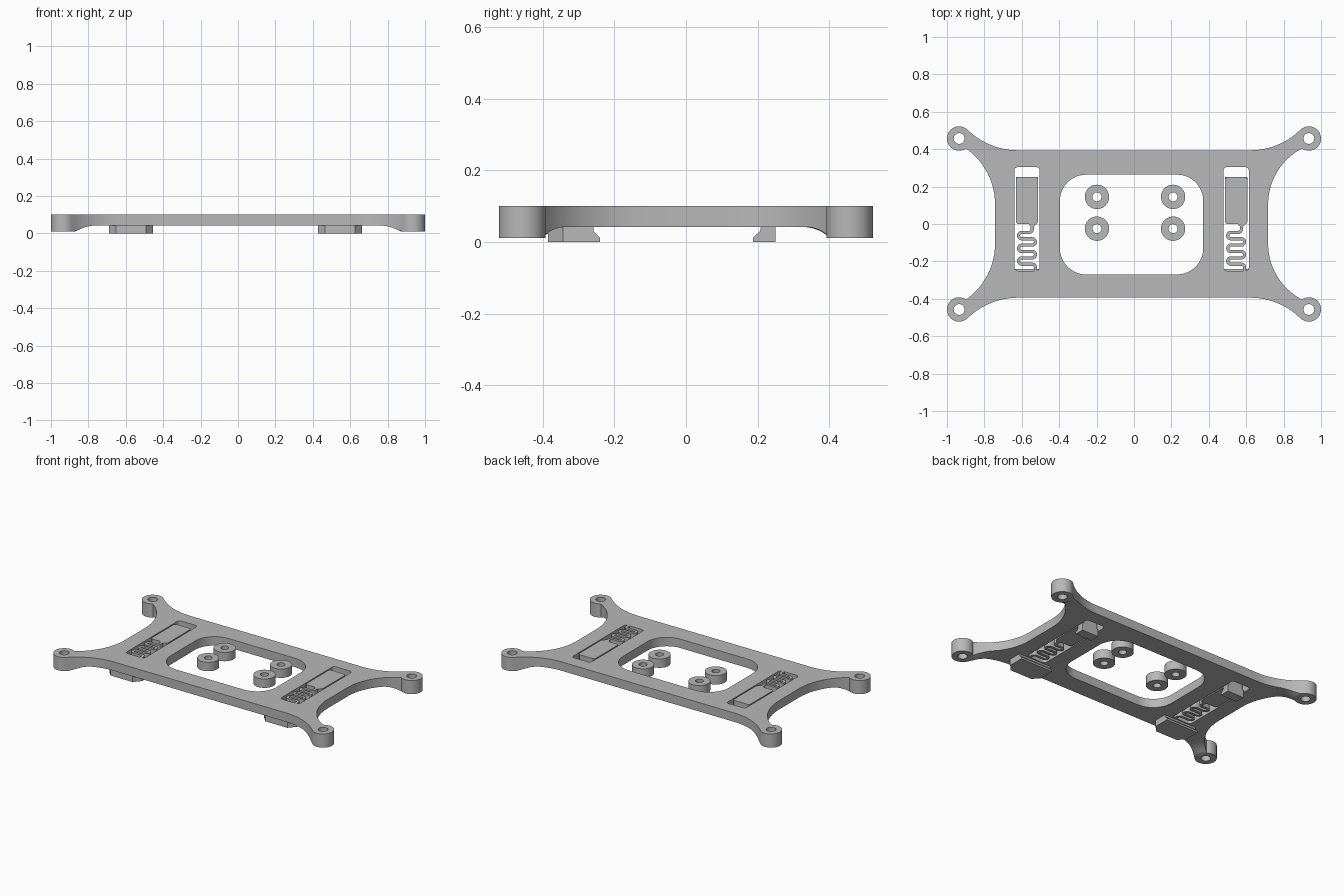
import bpy, bmesh
from math import sin, cos, atan2, radians, pi, hypot
from mathutils import Vector

cube = bpy.data.objects.get("Cube")
if cube:
    bpy.data.objects.remove(cube, do_unlink=True)

grey = bpy.data.materials.new("plain_grey")
grey.use_nodes = True
grey.diffuse_color = (0.48, 0.48, 0.48, 1)
grey.node_tree.nodes["Principled BSDF"].inputs["Base Color"].default_value = grey.diffuse_color

TOP, UNDER, EAR_BASE = 0.1, 0.042, 0.011
EAR_X, EAR_Y, EAR_R = 0.935, 0.457, 0.065
MID_X = -0.013                       # centre of the plate between the ears
CORNERS = [(sx, sy) for sx in (-1, 1) for sy in (-1, 1)]


def finish(name, bm):
    bmesh.ops.recalc_face_normals(bm, faces=bm.faces)
    mesh = bpy.data.meshes.new(name)
    bm.to_mesh(mesh)
    bm.free()
    mesh.materials.append(grey)
    obj = bpy.data.objects.new(name, mesh)
    bpy.context.collection.objects.link(obj)
    return obj


def prism(name, points, start, end, along_x=False):
    """Extrude an outline along z, or a (y, z) profile along x."""
    bm = bmesh.new()
    place = (lambda p, d: (d, p[0], p[1])) if along_x else (lambda p, d: (p[0], p[1], d))
    face = bm.faces.new([bm.verts.new(place(p, start)) for p in points])
    moved = bmesh.ops.extrude_face_region(bm, geom=[face])["geom"]
    step = Vector(place((0, 0), end - start))
    bmesh.ops.translate(bm, vec=step, verts=[v for v in moved if isinstance(v, bmesh.types.BMVert)])
    return finish(name, bm)


def lathe(name, profile, x, y, steps=48):
    bm = bmesh.new()
    verts = [bm.verts.new((x + r, y, z)) for r, z in profile]
    edges = [bm.edges.new(pair) for pair in zip(verts, verts[1:])]
    bmesh.ops.spin(bm, geom=verts + edges, cent=(x, y, 0), axis=(0, 0, 1),
                   angle=2 * pi, steps=steps, use_duplicate=False)
    bmesh.ops.remove_doubles(bm, verts=bm.verts, dist=0.00005)
    return finish(name, bm)


def boolean(obj, tool, operation="DIFFERENCE"):
    """Apply a boolean and discard the tool."""
    mod = obj.modifiers.new("cut", "BOOLEAN")
    mod.operation, mod.object, mod.solver = operation, tool, "EXACT"
    bpy.context.view_layer.update()
    graph = bpy.context.evaluated_depsgraph_get()
    mesh = bpy.data.meshes.new_from_object(obj.evaluated_get(graph))
    obj.modifiers.clear()
    obj.data = mesh
    bpy.data.objects.remove(tool, do_unlink=True)


def arc(cx, cy, r, a0, a1, n):
    angles = [radians(a0 + (a1 - a0) * i / n) for i in range(n + 1)]
    return [(cx + r * cos(a), cy + r * sin(a)) for a in angles]


def rounded_rect(cx, cy, hx, hy, r, n=10):
    pts = []
    for i, (sx, sy) in enumerate([(1, 1), (-1, 1), (-1, -1), (1, -1)]):
        pts += arc(cx + sx * (hx - r), cy + sy * (hy - r), r, 90 * i, 90 * i + 90, n)
    return pts


def fillet(run, rise, n=14):
    """Arc starting along 'run' that bends away by 'rise'."""
    r = (run * run + rise * rise) / (2 * rise)
    end = atan2(run, r - rise)
    return [(r * sin(end * i / n), r - r * cos(end * i / n)) for i in range(n + 1)]


def quarter(waist):
    """Outline of one corner, from the waist round the ear to the long edge."""
    ear = arc(EAR_X, EAR_Y, EAR_R, -125, 135, 30)
    inner = [(waist + b, 0.105 + a) for a, b in fillet(ear[0][1] - 0.105, ear[0][0] - waist)]
    outer = [(0.62 + a, 0.394 + b) for a, b in fillet(ear[-1][0] - 0.62, ear[-1][1] - 0.394)]
    return inner[:-1] + ear + outer[-2::-1]


# Plate with four ears
right, left = quarter(0.717), quarter(0.743)
outline = (right + [(-x, y) for x, y in reversed(left)]
           + [(-x, -y) for x, y in left] + [(x, -y) for x, y in reversed(right)])
plate = prism("plate", outline, EAR_BASE, TOP)

# Thin the underside, leaving curved arms that deepen toward the ears
relief = prism("relief_cutter", rounded_rect(0, 0, 1.3, 0.8, 0.1), -0.1, UNDER)
flare = []
for i in range(13):
    t = i / 12
    flare.append((0.067 + 0.113 * t, UNDER - 0.0003 - 0.0307 * (1 - t) ** 2))
for sx, sy in CORNERS:
    profile = [(0, -0.2), (0.067, -0.2)] + flare + [(0.18, 0.07), (0, 0.07)]
    boolean(relief, lathe("arm_cutter", profile, sx * EAR_X, sy * EAR_Y))
boolean(plate, relief)

# Window, latch slots and ear holes
boolean(plate, prism("window_cutter", rounded_rect(MID_X, -0.003, 0.383, 0.267, 0.14), -0.1, 0.2))
for sx, sy in CORNERS:
    boolean(plate, prism("hole_cutter", arc(sx * EAR_X, sy * EAR_Y, 0.029, 0, 348.75, 31), -0.1, 0.2))
parts = [plate]


def ribbon(path, width):
    """Outline of a constant-width strip along a path."""
    sides = [], []
    for i, (x, y) in enumerate(path):
        (ax, ay), (bx, by) = path[max(i - 1, 0)], path[min(i + 1, len(path) - 1)]
        length = hypot(bx - ax, by - ay)
        nx, ny = (ay - by) / length * width / 2, (bx - ax) / length * width / 2
        sides[0].append((x + nx, y + ny))
        sides[1].append((x - nx, y - ny))
    return sides[0] + sides[1][::-1]


def spring_path(cx):
    pitch, row_y, run = 0.034, -0.045, 0.028
    r = pitch / 2
    path = [(cx + run, 0.0)] + arc(cx + run - r, row_y + r, r, 0, -90, 6)
    for row in range(5):
        y = row_y - pitch * row - r
        if row % 2 == 0:
            path += arc(cx - run, y, r, 90, 270, 10)
        else:
            path += arc(cx + run, y, r, 90, -90, 10)
    return path + arc(cx + run, row_y - pitch * 5 - r, r, 90, 0, 6) + [(cx + run + r, -0.26)]


# Sprung latch and fixed hook on each side
for side, offset in (("right", -0.559), ("left", 0.559)):
    cx = MID_X + offset
    boolean(plate, prism("slot_cutter", rounded_rect(cx, 0.027, 0.068, 0.277, 0.018, 5), -0.1, 0.2))

    block = [(-0.06, 0.24), (-0.05, 0.25), (0.05, 0.25), (0.06, 0.24), (0.06, 0.01),
             (0.04, -0.012), (0.016, -0.012), (0.01, 0), (-0.05, 0), (-0.06, 0.01)]
    parts.append(prism(side + "_latch", [(cx + x, y) for x, y in block], UNDER, TOP))
    parts.append(prism(side + "_spring", ribbon(spring_path(cx), 0.017), UNDER, TOP))

    catch = [(0.187, 0), (0.25, 0), (0.25, 0.05), (0.21, 0.05), (0.207, 0.03), (0.187, 0.012)]
    parts.append(prism(side + "_latch_catch", catch, cx - 0.06, cx + 0.06, True))

    lip = [(-0.385, 0), (-0.24, 0), (-0.24, 0.012), (-0.258, 0.03), (-0.258, 0.046), (-0.385, 0.046)]
    hook = prism(side + "_fixed_hook", lip, cx - 0.118, cx + 0.118, True)
    plan = [(-0.13, -0.2), (-0.13, -0.33), (-0.075, -0.39), (0.075, -0.39), (0.13, -0.33), (0.13, -0.2)]
    boolean(hook, prism("hook_cutter", [(cx + x, y) for x, y in plan], -0.1, 0.2), "INTERSECT")
    parts.append(hook)

# Loose spacer rings inside the window
for x in (-0.198, 0.209):
    for y in (-0.025, 0.145):
        ring = prism("spacer_ring", arc(x, y, 0.065, 0, 352.5, 47), UNDER, TOP)
        boolean(ring, prism("ring_cutter", arc(x, y, 0.024, 0, 348.75, 31), -0.1, 0.2))
        parts.append(ring)

# Smooth curved walls, sharp edges kept
bpy.ops.object.select_all(action="DESELECT")
for obj in parts:
    obj.select_set(True)
bpy.context.view_layer.objects.active = plate
bpy.ops.object.shade_smooth_by_angle(angle=radians(30))
